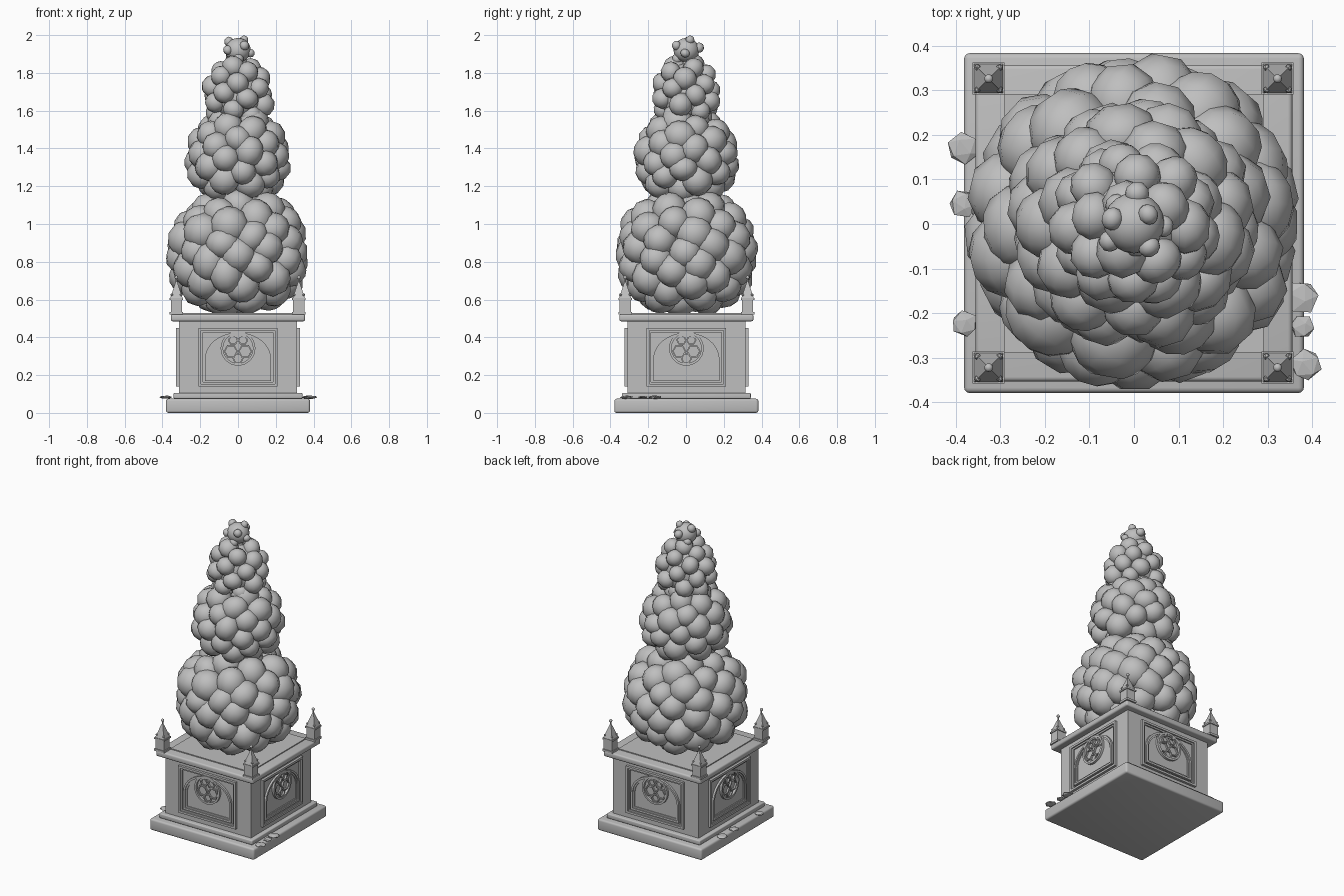
import bpy, bmesh, math, random
from mathutils import Vector, Matrix

if "Cube" in bpy.data.objects:
    bpy.data.objects.remove(bpy.data.objects["Cube"])

random.seed(4)
stone = bpy.data.materials.new("grey stone")
stone.diffuse_color = (0.52, 0.52, 0.52, 1)
stone.use_nodes = True
stone.node_tree.nodes["Principled BSDF"].inputs["Base Color"].default_value = stone.diffuse_color
CX, CY = 0.0, 0.002


def finish(name, bm, smooth=None):
    me = bpy.data.meshes.new(name)
    bm.to_mesh(me)
    bm.free()
    me.materials.append(stone)
    ob = bpy.data.objects.new(name, me)
    bpy.context.collection.objects.link(ob)
    if smooth:
        bpy.ops.object.select_all(action='DESELECT')
        ob.select_set(True)
        bpy.context.view_layer.objects.active = ob
        bpy.ops.object.shade_smooth_by_angle(angle=math.radians(smooth))
    return ob


def add_box(bm, c, s):
    bmesh.ops.create_cube(bm, size=1, matrix=Matrix.Translation(c) @ Matrix.Diagonal((*s, 1)))


def add_ball(bm, c, r, sub=2, squash=(1, 1, 1)):
    spin = Matrix.Rotation(random.uniform(0, 6.28), 4, 'Z') @ Matrix.Rotation(random.uniform(0, 3), 4, 'X')
    bmesh.ops.create_icosphere(bm, subdivisions=sub, radius=r,
                               matrix=Matrix.Translation(c) @ Matrix.Diagonal((*squash, 1)) @ spin)


def slab(name, half, z0, z1, bevel):
    bm = bmesh.new()
    add_box(bm, (CX, CY, (z0 + z1) / 2), (half * 2, half * 2, z1 - z0))
    if bevel:
        bmesh.ops.bevel(bm, geom=bm.edges[:], offset=bevel, segments=3, profile=0.5, affect='EDGES')
    return finish(name, bm, 35)


# Pedestal steps, body and cornice
slab("base_slab", 0.381, 0, 0.075, 0.012)
slab("base_step", 0.341, 0.075, 0.105, 0.006)
slab("pedestal_body", 0.312, 0.10, 0.49, 0)
slab("cornice", 0.355, 0.485, 0.522, 0.01)
slab("top_plinth", 0.29, 0.52, 0.528, 0)


# Panel mouldings: a flat strip between an outline and its inset copy
def strip(bm, outer, inner, y_front, y_back):
    n = len(outer)
    rings = [[bm.verts.new((x, y, z)) for x, z in loop]
             for loop, y in ((outer, y_back), (outer, y_front), (inner, y_front), (inner, y_back))]
    for a, b in zip(rings, rings[1:]):
        for i in range(n):
            j = (i + 1) % n
            bm.faces.new((a[i], a[j], b[j], b[i]))


def rect(hx, z0, z1):
    return [(-hx, z0), (hx, z0), (hx, z1), (-hx, z1)]


def arch(hx, z0, spring, rise):
    pts = [(-hx, z0), (hx, z0)]
    return pts + [(hx * math.cos(math.pi * i / 20), spring + rise * math.sin(math.pi * i / 20)) for i in range(21)]


def ring(cx, cz, r, n):
    return [(cx + r * math.cos(2 * math.pi * i / n), cz + r * math.sin(2 * math.pi * i / n)) for i in range(n)]


for k, side in enumerate(("front", "right", "back", "left")):
    bm = bmesh.new()
    wall = -0.305
    strip(bm, rect(0.21, 0.14, 0.45), rect(0.196, 0.154, 0.436), -0.328, wall)
    strip(bm, rect(0.196, 0.154, 0.436), rect(0.186, 0.164, 0.426), -0.320, wall)
    strip(bm, arch(0.175, 0.17, 0.285, 0.14), arch(0.162, 0.183, 0.285, 0.127), -0.325, wall)
    strip(bm, arch(0.162, 0.183, 0.285, 0.127), arch(0.152, 0.193, 0.285, 0.117), -0.318, wall)
    # rose window: three large foils below, two small above
    strip(bm, ring(0, 0.342, 0.092, 32), ring(0, 0.342, 0.079, 32), -0.327, wall)
    for i, (fx, fz, r) in enumerate(((-0.038, 0.326, 0.038), (0.038, 0.326, 0.038), (0, 0.288, 0.03),
                                     (-0.026, 0.385, 0.028), (0.026, 0.385, 0.028))):
        strip(bm, ring(fx, fz, r, 6), ring(fx, fz, r - 0.008, 6), -0.322 - 0.0006 * i, wall)
    bmesh.ops.recalc_face_normals(bm, faces=bm.faces[:])
    bmesh.ops.transform(bm, verts=bm.verts[:],
                        matrix=Matrix.Translation((CX, CY, 0)) @ Matrix.Rotation(k * math.pi / 2, 4, 'Z'))
    finish(side + "_panel", bm, 30)

# Corner pinnacles: box, eaves, pyramid roof, finial and corner beads
for sx in (-1, 1):
    for sy in (-1, 1):
        bm = bmesh.new()
        x, y = CX - 0.002 + sx * 0.324, CY + sy * 0.324
        add_box(bm, (x, y, 0.56), (0.06, 0.06, 0.08))
        add_box(bm, (x, y, 0.527), (0.072, 0.072, 0.014))
        add_box(bm, (x, y, 0.603), (0.072, 0.072, 0.01))
        bmesh.ops.create_cone(bm, cap_ends=True, segments=4, radius1=0.046, radius2=0.006, depth=0.085,
                              matrix=Matrix.Translation((x, y, 0.65)) @ Matrix.Rotation(math.pi / 4, 4, 'Z'))
        bmesh.ops.create_cone(bm, cap_ends=True, segments=8, radius1=0.005, radius2=0.004, depth=0.04,
                              matrix=Matrix.Translation((x, y, 0.70)))
        add_ball(bm, (x, y, 0.717), 0.01)
        for dx in (-1, 1):
            for dy in (-1, 1):
                add_ball(bm, (x + dx * 0.025, y + dy * 0.025, 0.625), 0.008, 1)
        finish("corner_pinnacle", bm, 30)


# Blossom tiers: a full-bellied core with uneven lumps spread over it on a golden spiral
def tier(name, cz, rx, rz, lump, count, turn, taper=0.0, power=2.4):
    def width(h):
        return rx * (1 - abs(h) ** power) ** (1 / power) * (1 - taper * h)

    bm = bmesh.new()
    bmesh.ops.create_icosphere(bm, subdivisions=3, radius=1)
    for v in bm.verts:
        h = max(-1, min(1, v.co.z))
        flat = max(1e-6, v.co.xy.length)
        v.co = (CX + v.co.x / flat * width(h), CY + v.co.y / flat * width(h), cz + h * rz)
    for i in range(count):
        h = 1 - 2 * (i + 0.5) / count + random.uniform(-0.6, 0.6) / count
        a = turn + i * math.pi * (3 - math.sqrt(5)) + random.uniform(-0.08, 0.08)
        w = width(h)
        squash = [random.uniform(0.92, 1.08) for _ in range(3)]
        spin = Matrix.Rotation(a, 4, 'Z') @ Matrix.Rotation(random.uniform(0, 3), 4, 'X')
        place = Matrix.Translation((CX + w * math.cos(a), CY + w * math.sin(a), cz + h * rz))
        bmesh.ops.create_uvsphere(bm, u_segments=10, v_segments=7, radius=lump * random.uniform(0.93, 1.07),
                                  matrix=place @ spin @ Matrix.Diagonal((*squash, 1)))
    finish(name, bm, 60)


tier("lower_blossom_tier", 0.855, 0.288, 0.255, 0.094, 68, 0.0, 0.03)
tier("middle_blossom_tier", 1.365, 0.207, 0.185, 0.077, 46, 1.0, 0.1)
tier("upper_blossom_tier", 1.70, 0.135, 0.15, 0.057, 28, 2.0, 0.14)
tier("top_blossom", 1.92, 0.068, 0.065, 0.025, 9, 0.5, 0, 2)

# Fallen petals on the base edge
bm = bmesh.new()
for x, y, r in ((-0.383, 0.17, 0.037), (-0.383, 0.045, 0.033), (-0.38, -0.223, 0.031),
                (0.376, -0.165, 0.04), (0.378, -0.23, 0.028), (0.386, -0.315, 0.037)):
    add_ball(bm, (x, y, 0.083), r, 1, (1, 1, 0.25))
finish("fallen_petals", bm)
